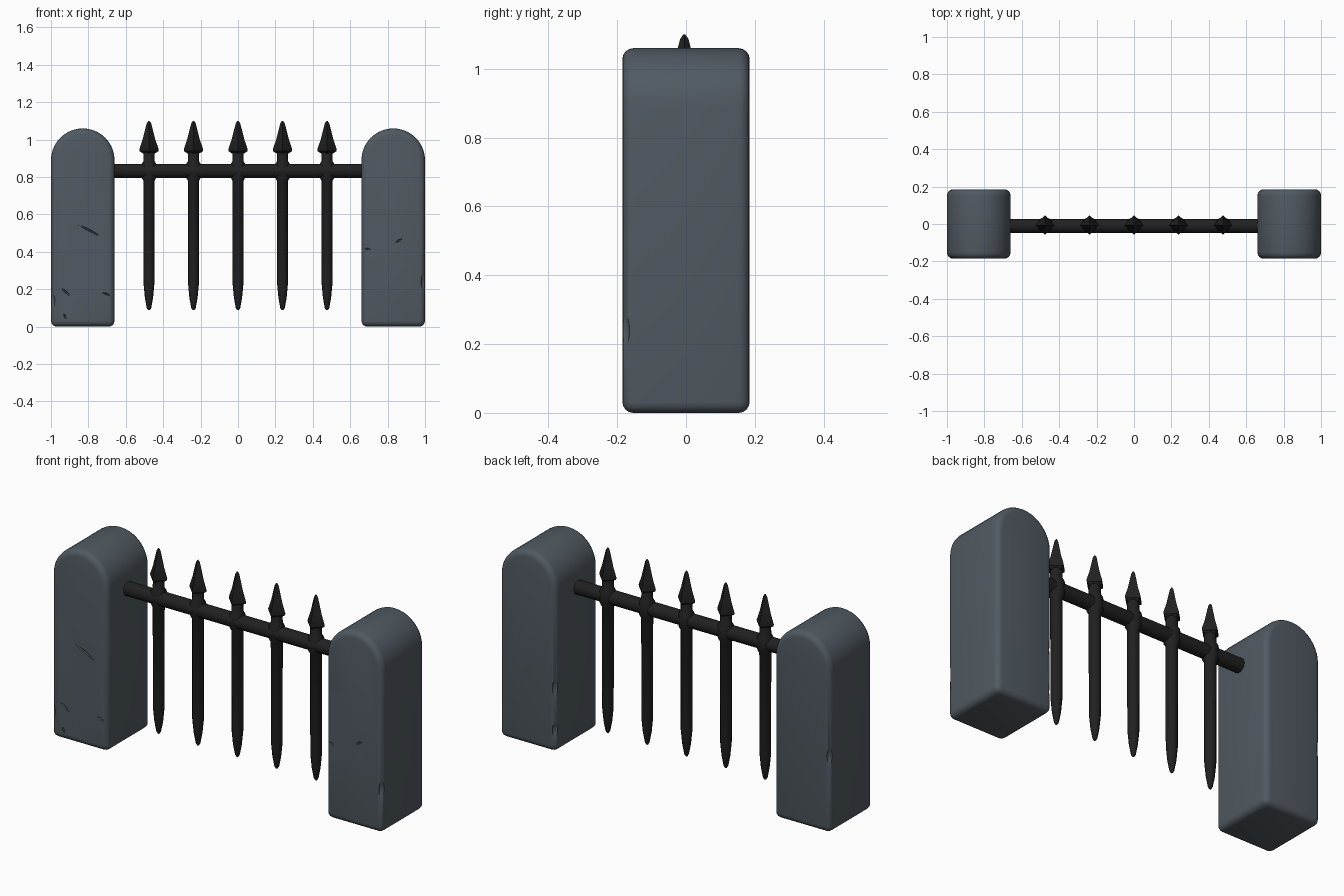
import bpy, bmesh, math
from mathutils import Matrix, Vector

cube = bpy.data.objects.get("Cube")
if cube:
    bpy.data.objects.remove(cube, do_unlink=True)


def material(name, color):
    m = bpy.data.materials.new(name)
    m.use_nodes = True
    m.diffuse_color = color
    m.node_tree.nodes["Principled BSDF"].inputs["Base Color"].default_value = color
    return m


STONE = material("slate_stone", (0.082, 0.102, 0.122, 1))
IRON = material("black_iron", (0.015, 0.015, 0.015, 1))


def make(name, bm, mat):
    bmesh.ops.recalc_face_normals(bm, faces=bm.faces)
    mesh = bpy.data.meshes.new(name)
    bm.to_mesh(mesh)
    bm.free()
    mesh.materials.append(mat)
    ob = bpy.data.objects.new(name, mesh)
    bpy.context.collection.objects.link(ob)
    return ob


def activate(ob):
    bpy.ops.object.select_all(action='DESELECT')
    ob.select_set(True)
    bpy.context.view_layer.objects.active = ob


def smooth(ob, degrees):
    activate(ob)
    bpy.ops.object.shade_smooth_by_angle(angle=math.radians(degrees))


def lathe(bm, profile, sides, center):
    """Closed solid of revolution about z from (radius, height) pairs."""
    rings = []
    for r, z in profile:
        angles = [math.tau * i / sides for i in range(sides)]
        rings.append([bm.verts.new(center + Vector((r * math.cos(a), r * math.sin(a), z)))
                      for a in angles])
    for low, high in zip(rings, rings[1:]):
        for i in range(sides):
            j = (i + 1) % sides
            bm.faces.new((low[i], low[j], high[j], high[i]))
    bm.faces.new(rings[0][::-1])
    bm.faces.new(rings[-1])


# Stone posts: arched slabs with rounded edges
HALF, DEPTH, SPRING = 0.17, 0.185, 0.89


def post(name, cx):
    bm = bmesh.new()
    outline = [(-HALF, 0), (HALF, 0)]
    steps = 20
    for i in range(steps + 1):
        a = math.pi * i / steps
        outline.append((HALF * math.cos(a), SPRING + HALF * math.sin(a)))
    face = bm.faces.new([bm.verts.new((cx + x, -DEPTH, z)) for x, z in outline])
    ext = bmesh.ops.extrude_face_region(bm, geom=[face])
    moved = [v for v in ext["geom"] if isinstance(v, bmesh.types.BMVert)]
    bmesh.ops.translate(bm, verts=moved, vec=(0, 2 * DEPTH, 0))
    ob = make(name, bm, STONE)
    bevel = ob.modifiers.new("rounded_edges", 'BEVEL')
    bevel.width = 0.032
    bevel.segments = 4
    bevel.limit_method = 'ANGLE'
    bevel.angle_limit = math.radians(40)
    activate(ob)
    bpy.ops.object.modifier_apply(modifier=bevel.name)
    return ob


# Weathering: narrow cracks on the front and shallow chips on the corners
def weather(ob, cracks, chips):
    bm = bmesh.new()
    for x0, z0, x1, z1 in cracks:
        length = math.hypot(x1 - x0, z1 - z0)
        m = (Matrix.Translation(((x0 + x1) / 2, -DEPTH, (z0 + z1) / 2))
             @ Matrix.Rotation(-math.atan2(z1 - z0, x1 - x0), 4, 'Y')
             @ Matrix.Diagonal((length / 2, 0.009, 0.006, 1)))
        bmesh.ops.create_icosphere(bm, subdivisions=1, radius=1, matrix=m)
    for x, y, z, size in chips:
        m = Matrix.Translation((x, y, z)) @ Matrix.Diagonal((0.022, 0.022, size, 1))
        bmesh.ops.create_icosphere(bm, subdivisions=2, radius=1, matrix=m)
    cutter = make(ob.name + "_cutter", bm, STONE)
    cutter.hide_render = True
    cut = ob.modifiers.new("weathering", 'BOOLEAN')
    cut.operation = 'DIFFERENCE'
    cut.solver = 'EXACT'
    cut.object = cutter
    activate(ob)
    bpy.ops.object.modifier_apply(modifier=cut.name)
    bpy.data.objects.remove(cutter, do_unlink=True)
    smooth(ob, 35)


right_post = post("right_post", -0.83)
left_post = post("left_post", 0.83)
weather(right_post,
        [(-0.86, 0.55, -0.73, 0.48), (-0.95, 0.21, -0.89, 0.16),
         (-0.73, 0.185, -0.68, 0.165), (-0.93, 0.07, -0.92, 0.04)],
        [(-1.0, -DEPTH, 0.14, 0.05), (-1.0, DEPTH, 0.42, 0.06)])
weather(left_post,
        [(0.84, 0.45, 0.88, 0.47), (0.675, 0.42, 0.71, 0.41)],
        [(1.0, -DEPTH, 0.24, 0.06), (0.66, DEPTH, 0.12, 0.05),
         (0.66, DEPTH, 0.35, 0.06)])

# Iron rail running into both posts
RAIL_Y, RAIL_Z = -0.01, 0.833
bm = bmesh.new()
bmesh.ops.create_cone(bm, cap_ends=True, segments=16, radius1=0.038, radius2=0.038, depth=1.4,
                      matrix=Matrix.Translation((0, RAIL_Y, RAIL_Z))
                      @ Matrix.Rotation(math.pi / 2, 4, 'Y'))
smooth(make("rail", bm, IRON), 40)

# Iron bars: pointed foot, flare where they meet the rail, four-sided spear head
BAR = [(0.005, 0.088), (0.012, 0.1), (0.022, 0.155), (0.029, 0.23), (0.03, 0.78),
       (0.041, 0.8), (0.041, 0.866), (0.03, 0.885), (0.029, 0.945)]
HEAD = [(0.03, 0.925), (0.05, 0.938), (0.052, 0.948), (0.034, 1.0),
        (0.019, 1.06), (0.012, 1.087), (0.003, 1.1)]
for n in range(5):
    center = Vector((0.238 * (n - 2), -0.005, 0))
    bm = bmesh.new()
    lathe(bm, BAR, 12, center)
    smooth(make(f"bar_{n + 1}", bm, IRON), 40)
    bm = bmesh.new()
    lathe(bm, HEAD, 4, center)
    smooth(make(f"spear_head_{n + 1}", bm, IRON), 30)
